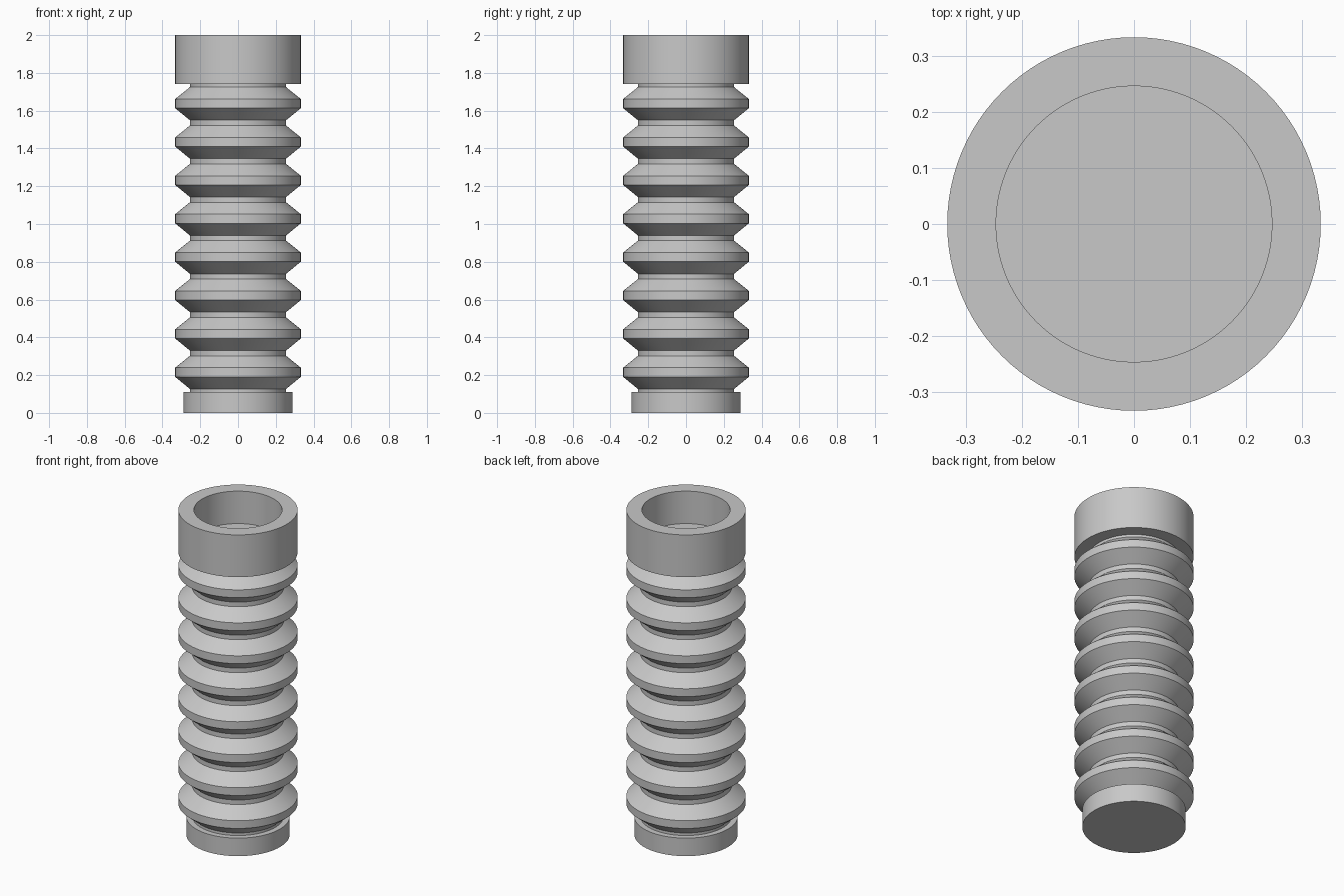
import bpy
import math

cube = bpy.data.objects.get("Cube")
if cube:
    bpy.data.objects.remove(cube, do_unlink=True)

SIDES = 96
CREST_R, NECK_R, BASE_R, BORE_R = 0.333, 0.255, 0.289, 0.246
BASE_TOP, COLLAR_BOTTOM, FLOOR_Z, TOP = 0.111, 1.74, 1.80, 2.0

grey = bpy.data.materials.new("grey rubber")
grey.use_nodes = True
colour = (0.58, 0.58, 0.58, 1)
grey.diffuse_color = colour
grey.node_tree.nodes["Principled BSDF"].inputs["Base Color"].default_value = colour


def lathe(name, profile):
    """Revolve (radius, height) points about z; a zero radius becomes one pole vertex."""
    verts, rings, faces = [], [], []
    for r, z in profile:
        start = len(verts)
        count = SIDES if r > 0 else 1
        for i in range(count):
            a = math.tau * i / SIDES
            verts.append((r * math.cos(a), r * math.sin(a), z))
        rings.append([start + i % count for i in range(SIDES)])
    for low, high in zip(rings, rings[1:]):
        for i in range(SIDES):
            j = (i + 1) % SIDES
            quad = [low[i], low[j], high[j], high[i]]
            faces.append(list(dict.fromkeys(quad)))
    mesh = bpy.data.meshes.new(name)
    mesh.from_pydata(verts, [], faces)
    mesh.materials.append(grey)
    obj = bpy.data.objects.new(name, mesh)
    bpy.context.collection.objects.link(obj)
    bpy.ops.object.select_all(action="DESELECT")
    obj.select_set(True)
    bpy.context.view_layer.objects.active = obj
    bpy.ops.object.shade_smooth_by_angle(angle=math.radians(25))
    return obj


# Solid foot ring with a closed underside
lathe("base_ring", [(0, 0), (BASE_R, 0), (BASE_R, BASE_TOP), (NECK_R, BASE_TOP)])

# Eight bellows folds, each a flat crest between two cones
FOLDS, PITCH, FIRST = 8, 0.2032, 0.127
bellows = [(NECK_R, BASE_TOP)]
for k in range(FOLDS):
    z = FIRST + k * PITCH
    bellows += [(NECK_R, z), (CREST_R, z + 0.064),
                (CREST_R, z + 0.112), (NECK_R, z + 0.175)]
bellows.append((NECK_R, COLLAR_BOTTOM))
lathe("bellows", bellows)

# Top collar with a round socket
lathe("top_collar", [(NECK_R, COLLAR_BOTTOM), (CREST_R, COLLAR_BOTTOM), (CREST_R, TOP),
                     (BORE_R, TOP), (BORE_R, FLOOR_Z), (0, FLOOR_Z)])
